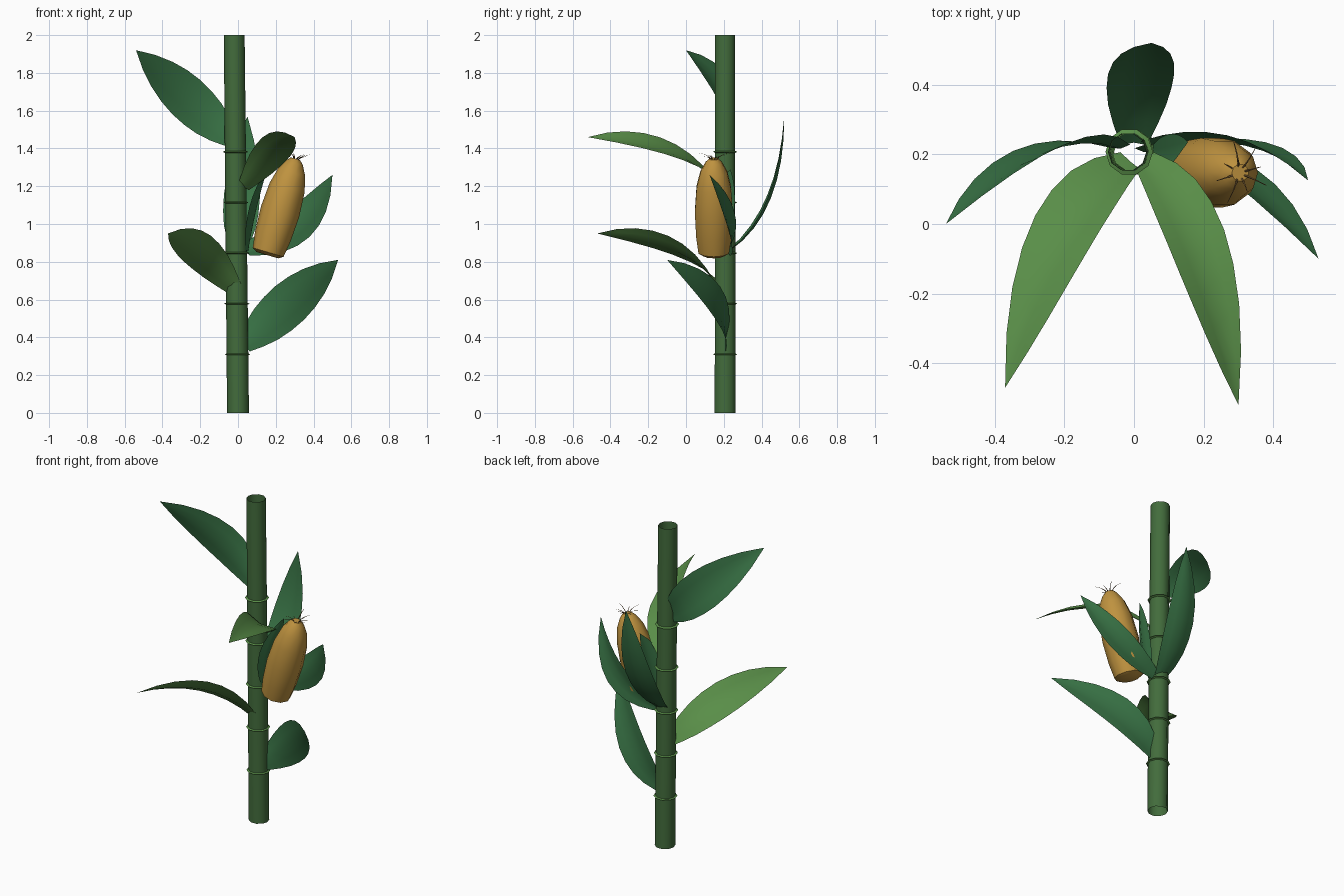
import bpy, bmesh, math
from mathutils import Vector as V

if "Cube" in bpy.data.objects:
    bpy.data.objects.remove(bpy.data.objects["Cube"])


def material(name, rgb):
    m = bpy.data.materials.new(name)
    m.diffuse_color = (*rgb, 1)
    m.use_nodes = True
    m.node_tree.nodes["Principled BSDF"].inputs["Base Color"].default_value = m.diffuse_color
    return m


STALK = material("stalk_green", (0.055, 0.15, 0.045))
LEAF = material("leaf_green", (0.04, 0.17, 0.06))
LIGHT = material("light_leaf_green", (0.10, 0.27, 0.065))
GOLD = material("cob_gold", (0.52, 0.29, 0.05))
HAIR = material("silk_brown", (0.16, 0.09, 0.03))


def grid(name, rows, mat, closed=False, cap=False, smooth=40):
    """Skin a list of equally long point rows."""
    bm = bmesh.new()
    vs = [[bm.verts.new(p) for p in r] for r in rows]
    n = len(rows[0])
    for a, b in zip(vs, vs[1:]):
        for i in range(n if closed else n - 1):
            j = (i + 1) % n
            bm.faces.new((a[i], a[j], b[j], b[i]))
    if cap:
        bm.faces.new(vs[0][::-1])
        bm.faces.new(vs[-1])
    bmesh.ops.remove_doubles(bm, verts=bm.verts, dist=1e-5)
    bmesh.ops.recalc_face_normals(bm, faces=bm.faces)
    me = bpy.data.meshes.new(name)
    bm.to_mesh(me)
    bm.free()
    me.materials.append(mat)
    ob = bpy.data.objects.new(name, me)
    bpy.context.collection.objects.link(ob)
    bpy.context.view_layer.objects.active = ob
    ob.select_set(True)
    bpy.ops.object.shade_smooth_by_angle(angle=math.radians(smooth))
    ob.select_set(False)
    return ob


def ring(c, axis, r, n):
    q = V((0, 0, 1)).rotation_difference(axis)
    return [c + q @ V((r * math.cos(t), r * math.sin(t), 0))
            for t in (2 * math.pi * i / n for i in range(n))]


def curve(b, m, t, u):
    """Point on the parabola through base, middle and tip."""
    b, m, t = V(b), V(m), V(t)
    c = 2 * m - (b + t) / 2
    return b * (1 - u) ** 2 + c * 2 * u * (1 - u) + t * u * u


# Stalk: open tube leaning slightly to the left
foot, head = V((0, 0.207, 0)), V((-0.02, 0.207, 2))
up = V((0, 0, 1))
grid("stalk", [ring(foot, up, 0.058, 10), ring(head, up, 0.055, 10)], STALK, True)

# Stalk nodes: thin rings
for i in range(5):
    z = 0.31 + 0.268 * i
    c = foot.lerp(head, z / 2)
    grid(f"node_ring_{i + 1}",
         [ring(c + up * h, up, r, 10) for r, h in
          ((0.054, -0.006), (0.068, 0), (0.054, 0.006))], LIGHT, True)

# Leaves: curved blades, given as base, middle, tip and half width
WIDTH = (0.4, 0.68, 0.88, 0.98, 1, 0.92, 0.74, 0.44, 0)
LEAVES = {
    "lower_right_leaf": ((0.03, 0.21, 0.36), (0.27, 0.16, 0.58), (0.53, -0.10, 0.81), (0.075, -0.01, -0.09), LEAF),
    "upper_left_leaf": ((-0.04, 0.22, 1.45), (-0.27, 0.21, 1.67), (-0.54, 0.0, 1.92), (-0.075, -0.01, -0.09), LEAF),
    "lower_left_leaf": ((-0.01, 0.18, 0.65), (-0.21, -0.04, 0.86), (-0.37, -0.47, 0.95), (-0.07, 0.06, -0.07), LIGHT),
    "upper_right_leaf": ((0.03, 0.18, 1.2), (0.19, -0.08, 1.39), (0.30, -0.52, 1.46), (0.065, 0.06, -0.06), LIGHT),
    "back_leaf": ((0.0, 0.23, 0.86), (0.02, 0.44, 1.14), (0.05, 0.52, 1.57), (0.095, 0, -0.01), LEAF),
    "side_leaf": ((0.04, 0.23, 0.86), (0.32, 0.235, 1.0), (0.50, 0.125, 1.26), (0.055, -0.01, -0.07), LEAF),
    "inner_leaf": ((0.05, 0.20, 0.86), (0.09, 0.19, 1.09), (0.155, 0.235, 1.29), (0.02, 0.065, 0), LEAF),
}
for name, (b, m, t, w, mat) in LEAVES.items():
    w = V(w)
    normal = (V(t) - V(b)).cross(w).normalized()
    if normal.z < 0:
        normal.negate()
    rows = []
    for k, s in enumerate(WIDTH):
        p = curve(b, m, t, k / (len(WIDTH) - 1))
        rows.append([p + w * s * v + normal * 0.02 * s * (abs(v) - 0.5)
                     for v in (-1, -0.5, 0, 0.5, 1)])
    grid(name, rows, mat, smooth=60)

# Cob: tapered body with ten sides
low, top = V((0.155, 0.147, 0.835)), V((0.305, 0.147, 1.345))
axis = (top - low).normalized()
PROFILE = ((0, 0.06), (0.03, 0.085), (0.2, 0.098), (0.45, 0.105), (0.7, 0.096),
           (0.86, 0.075), (0.96, 0.046), (1, 0.025))
grid("cob", [ring(low.lerp(top, u), axis, r, 10) for u, r in PROFILE], GOLD, True, True)

# Silk: fine hairs curling from the cob tip
for i in range(8):
    a = 2 * math.pi * i / 8 + 0.3
    out = V((math.cos(a), math.sin(a), 0))
    s = 0.045 + 0.02 * (i % 3)
    b = top + out * 0.012 - axis * 0.01
    m, t = b + out * s * 0.35 + axis * s * 0.35, b + out * s + axis * s * 0.5
    grid(f"silk_hair_{i + 1}",
         [ring(curve(b, m, t, k / 3), axis, r, 4)
          for k, r in enumerate((0.003, 0.003, 0.002, 0.001))], HAIR, True)
